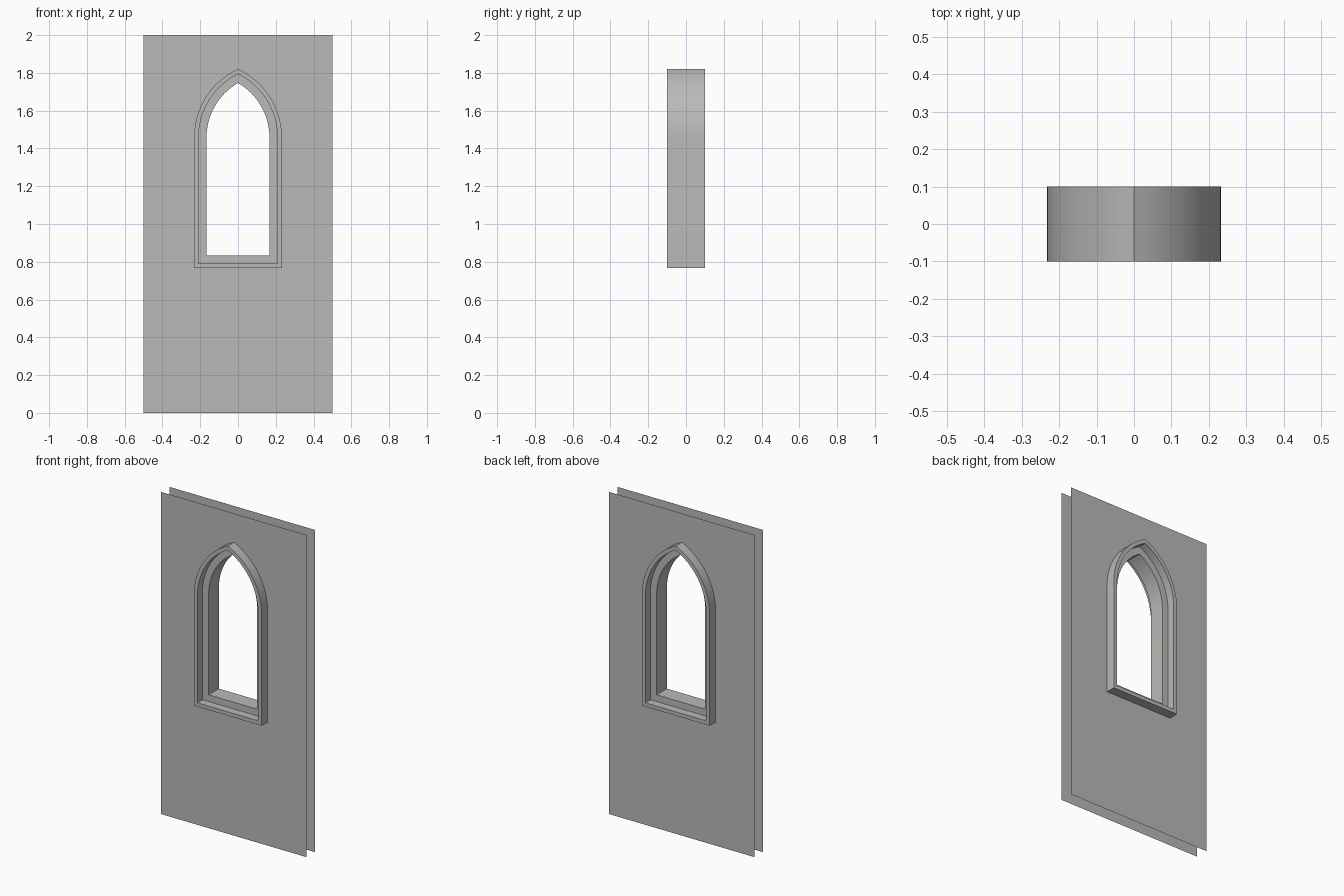
import bpy, bmesh, math

if "Cube" in bpy.data.objects:
    bpy.data.objects.remove(bpy.data.objects["Cube"])

HALF = 1 / 6        # half width of the opening
SILL = 0.833        # bottom of the opening
SPRING = 1.458      # height where the pointed arch begins
SEGS = 12           # segments per arch side
MID, OUT = 0.042, 0.066   # offsets of the rim's inner and outer edge
WALL_Y = 0.041

stone = bpy.data.materials.new("warm grey stone")
stone.diffuse_color = (0.5, 0.49, 0.475, 1)
stone.use_nodes = True
stone.node_tree.nodes["Principled BSDF"].inputs["Base Color"].default_value = stone.diffuse_color


def half_outline(off):
    """Right half of the lancet outline, from bottom corner up to the apex."""
    r = 2 * HALF + off
    end = math.acos(HALF / r)
    pts = [(HALF + off, SILL - off)]
    for i in range(SEGS + 1):
        a = end * i / SEGS
        pts.append((-HALF + r * math.cos(a), SPRING + r * math.sin(a)))
    return pts


def outline(off):
    right = half_outline(off)
    return right + [(-x, z) for x, z in reversed(right[:-1])]


def finish(name, bm):
    me = bpy.data.meshes.new(name)
    bm.to_mesh(me)
    bm.free()
    me.materials.append(stone)
    ob = bpy.data.objects.new(name, me)
    bpy.context.collection.objects.link(ob)
    return ob


# Wall: two thin sheets, each made of two mirrored halves around the opening
def wall_sheet(name, y):
    bm = bmesh.new()
    half = [(0, SILL - OUT), (0, 0), (0.5, 0), (0.5, 2), (0, 2)]
    half += list(reversed(half_outline(OUT)))
    for sx in (1, -1):
        f = bm.faces.new([bm.verts.new((sx * x, y, z)) for x, z in half])
        f.normal_update()
        if f.normal.y * y < 0:
            f.normal_flip()
    bmesh.ops.remove_doubles(bm, verts=bm.verts, dist=1e-5)
    return finish(name, bm)


wall_sheet("wall_front", -WALL_Y)
wall_sheet("wall_back", WALL_Y)

# Window frame: stepped cross-section (offset, y) swept around the outline
section = [(OUT, -0.1), (MID, -0.1), (MID, -0.05), (0, -0.05),
           (0, 0.05), (MID, 0.05), (MID, 0.1), (OUT, 0.1)]
bm = bmesh.new()
loops = [[bm.verts.new((x, y, z)) for x, z in outline(off)] for off, y in section]
for k, a in enumerate(loops):
    b = loops[(k + 1) % len(loops)]
    for i in range(len(a)):
        j = (i + 1) % len(a)
        bm.faces.new((a[i], a[j], b[j], b[i]))
bmesh.ops.recalc_face_normals(bm, faces=bm.faces)
frame = finish("window_frame", bm)

frame.select_set(True)
bpy.context.view_layer.objects.active = frame
bpy.ops.object.shade_smooth_by_angle(angle=math.radians(30))
